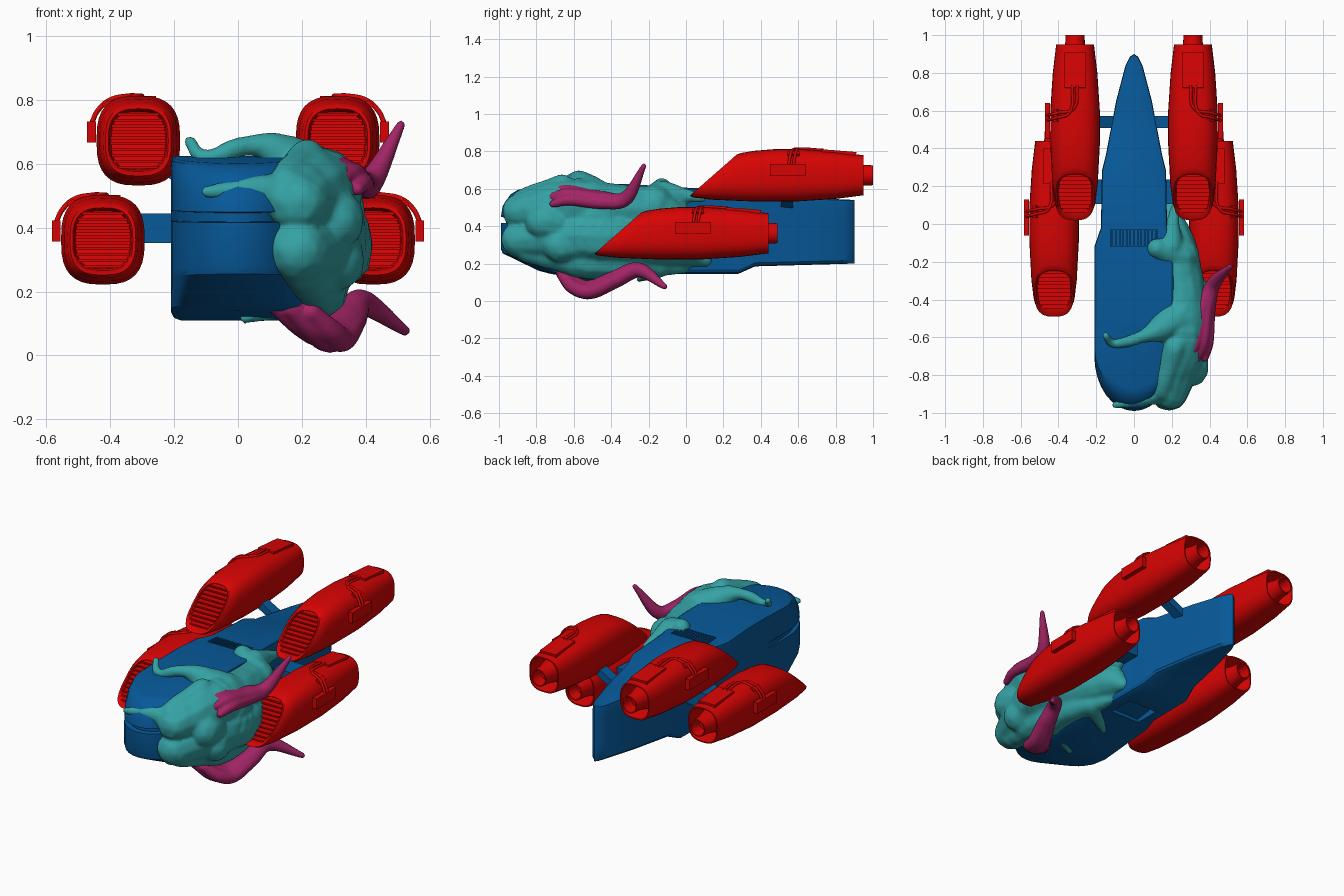
import bpy, bmesh, math, random
from mathutils import Vector, Matrix

if "Cube" in bpy.data.objects:
    bpy.data.objects.remove(bpy.data.objects["Cube"])

random.seed(3)


def material(name, rgb):
    m = bpy.data.materials.new(name)
    m.diffuse_color = (*rgb, 1)
    m.use_nodes = True
    m.node_tree.nodes["Principled BSDF"].inputs["Base Color"].default_value = m.diffuse_color
    return m


BLUE = material("hull_blue", (0.002, 0.1, 0.32))
RED = material("engine_red", (0.68, 0.001, 0.001))
TEAL = material("growth_teal", (0.035, 0.36, 0.37))
PINK = material("tendril_pink", (0.36, 0.018, 0.13))


def finish(name, bm, mat, angle=None):
    bmesh.ops.recalc_face_normals(bm, faces=bm.faces)
    me = bpy.data.meshes.new(name)
    bm.to_mesh(me)
    bm.free()
    me.materials.append(mat)
    ob = bpy.data.objects.new(name, me)
    bpy.context.collection.objects.link(ob)
    if angle:
        smooth(ob, angle)
    return ob


def smooth(ob, angle):
    bpy.ops.object.select_all(action='DESELECT')
    ob.select_set(True)
    bpy.context.view_layer.objects.active = ob
    bpy.ops.object.shade_smooth_by_angle(angle=math.radians(angle))


def loft(name, rings, mat, angle=35):
    """Skin rings whose points i and n-i mirror each other; strip-fill both ends."""
    bm = bmesh.new()
    vs = [[bm.verts.new(p) for p in r] for r in rings]
    n = len(rings[0])
    for a, b in zip(vs, vs[1:]):
        for i in range(n):
            j = (i + 1) % n
            bm.faces.new((a[i], a[j], b[j], b[i]))
    for r in (vs[0], vs[-1]):
        for i in range(n // 2):
            q = [r[i], r[i + 1], r[n - i - 1], r[(n - i) % n]]
            bm.faces.new(list(dict.fromkeys(q)))
    return finish(name, bm, mat, angle)


def box(name, c, size, mat, rx=0, ry=0):
    bm = bmesh.new()
    m = (Matrix.Translation(c) @ Matrix.Rotation(ry, 4, 'Y') @ Matrix.Rotation(rx, 4, 'X')
         @ Matrix.Diagonal((*size, 1)))
    bmesh.ops.create_cube(bm, size=1, matrix=m)
    return finish(name, bm, mat)


def lerp_table(tab, y):
    for (a, va), (b, vb) in zip(tab, tab[1:]):
        if y <= b:
            return va + (vb - va) * max(0, (y - a) / (b - a))
    return tab[-1][1]


# Hull: elliptical nose plus plan outline, stacked in layers with chin, mouth notch and hood
nose = [(.21 * math.sin(i * math.pi / 16), -.7 - .29 * math.cos(i * math.pi / 16)) for i in range(9)]
plan = nose + [(.21, -.5), (.21, -.3), (.21, -.12), (.175, -.02), (.17, .28), (.148, .37), (.095, .65),
               (.045, .84), (.022, .885), (0, .9)]
top = [(-1, .6), (-.6, .625), (-.3, .625), (0, .605), (.28, .595), (.37, .565), (.9, .54)]
bottom = [(-1, .14), (-.5, .11), (-.12, .145), (.28, .145), (.37, .185), (.9, .2)]
layers = [(0, .30, .03, 0), (.015, .26, .01, 0), (.05, .2, 0, 0), (.25, .01, 0, 0), (.3, 0, 0, 0), (.6, 0, 0, 0),
          (.605, .03, 0, .16), (.665, .03, 0, .16), (.67, 0, 0, 0), (.8, .01, 0, 0),
          (.93, .05, 0, 0), (.985, .09, .003, 0), (1, .12, .014, 0)]
rings = []
for t, shift, inset, notch in layers:
    half = []
    for x, y in plan:
        w = min(1, max(0, (-.5 - y) / .48))
        zb, zt = lerp_table(bottom, y), lerp_table(top, y)
        half.append((max(0, x - min(inset, x * .4)) * (1 - notch * w), y + shift * w, zb + (zt - zb) * t))
    rings.append(half + [(-x, y, z) for x, y, z in half[-2:0:-1]])
hull = loft("hull", rings, BLUE, 30)

# Recessed vents on the deck and the belly
for nm, c, size, rx in (("deck", (0, -.075, .62), (.25, .09, .06), 0),
                        ("belly", (0, .0, .135), (.2, .16, .09), .15)):
    cut = box(nm + "_vent_cutter", c, size, BLUE, rx)
    cut.hide_render = True
    mod = hull.modifiers.new(nm, 'BOOLEAN')
    mod.operation, mod.object, mod.solver = 'DIFFERENCE', cut, 'EXACT'
    bpy.context.view_layer.objects.active = hull
    bpy.ops.object.modifier_apply(modifier=mod.name)
    bpy.data.objects.remove(cut)
for i in range(13):
    box("deck_vent_slat", (-.114 + i * .019, -.075, .598), (.008, .09, .03), BLUE, -.1)


# Engine pods
def section(cx, cz, y, hw, hh, shear, n=32, p=2.8):
    out = []
    for i in range(n):
        a = 2 * math.pi * i / n
        s, c = math.sin(a), math.cos(a)
        dz = math.copysign(abs(c) ** (2 / p), c) * hh
        out.append((cx + math.copysign(abs(s) ** (2 / p), s) * hw if i % (n // 2) else cx, y + shear * dz, cz + dz))
    return out


def tube(name, pts, r, mat):
    cu = bpy.data.curves.new(name, 'CURVE')
    cu.dimensions, cu.bevel_depth, cu.bevel_resolution, cu.resolution_u = '3D', r, 2, 6
    cu.use_fill_caps = True
    sp = cu.splines.new('BEZIER')
    sp.bezier_points.add(len(pts) - 1)
    for b, p in zip(sp.bezier_points, pts):
        b.co = p
        b.handle_left_type = b.handle_right_type = 'AUTO'
    cu.materials.append(mat)
    bpy.context.collection.objects.link(bpy.data.objects.new(name, cu))


def engine(name, s, dx, dy, dz):
    cx, cz = .312 + dx, .672 + dz

    def P(x, y, z):
        return (s * (x + dx), y + dy, z + dz)
    body = [(.215, .085, 1.14), (.165, .089, 1.14), (.148, .094, 1.14), (.145, .103, 1.14), (.165, .111, 1.08),
            (.25, .122, .85), (.42, .131, .4), (.6, .131, .1), (.8, .118, 0), (.95, .1, 0), (.95, .093, 0),
            (.85, .073, 0)]
    loft(name + "_pod", [section(s * cx, cz, y + dy, w, w * 1.07, k) for y, w, k in body], RED)
    noz = [(.84, .074), (.94, .053), (1, .05), (1, .043), (.93, .036)]
    loft(name + "_nozzle", [section(s * cx, cz, y + dy, w, w * 1.06, 0, 24, 2) for y, w in noz], RED)
    for i in range(10):
        z = -.083 + i * .0184
        w = .087 * (1 - abs(z / .102) ** 2.8) ** (1 / 2.8)
        box(name + "_intake_slat", (s * cx, .172 + dy + 1.14 * z, cz + z), (2 * w, .035, .009), RED)
    box(name + "_side_box", P(.458, .545, .70), (.028, .19, .066), RED)
    box(name + "_top_plate", P(.312, .815, .789), (.11, .19, .03), RED, -.08)
    for o in (0, .025):
        tube(name + "_cable", [P(.457, .55 + o, .73), P(.44, .555 + o, .765), P(.4, .565 + o, .8),
                               P(.345 - o, .585 + o, .812), P(.325 - o, .735, .806)], .008, RED)
    box(name + "_cable_clamp", P(.41, .575, .785), (.025, .065, .02), RED, 0, s * .7)


for s, side in ((-1, "left"), (1, "right")):
    engine("upper_engine_" + side, s, 0, 0, 0)
    engine("lower_engine_" + side, s, .111, -.51, -.31)
    box("upper_pylon_" + side, (s * .17, .54, .555), (.25, .065, .045), BLUE, 0, -s * .5)
    box("lower_pylon_" + side, (s * .26, .17, .398), (.3, .13, .092), BLUE)


# Organic growth: chains of spheres fused by remeshing
def chain(bm, pts):
    v = [Vector(p) for p in pts]
    v = [2 * v[0] - v[1]] + v + [2 * v[-1] - v[-2]]
    for a, b, c, d in zip(v, v[1:], v[2:], v[3:]):
        steps = max(3, int((c - b).length / (.3 * min(b[3], c[3]))))
        for i in range(steps + 1):
            t = i / steps
            q = .5 * (2 * b + (c - a) * t + (2 * a - 5 * b + 4 * c - d) * t * t + (3 * b - a - 3 * c + d) * t ** 3)
            bmesh.ops.create_icosphere(bm, subdivisions=2, radius=max(.012, q[3]), matrix=Matrix.Translation(q.xyz))


def organic(name, chains, mat, voxel, its, rough=0):
    bm = bmesh.new()
    for c in chains:
        chain(bm, c)
    ob = finish(name, bm, mat)
    r = ob.modifiers.new("fuse", 'REMESH')
    r.mode, r.voxel_size, r.use_smooth_shade = 'VOXEL', voxel, True
    if rough:
        d = ob.modifiers.new("lumps", 'DISPLACE')
        d.texture = bpy.data.textures.new("lumps", 'CLOUDS')
        d.texture.noise_scale, d.strength = .2, rough
    m = ob.modifiers.new("soften", 'SMOOTH')
    m.factor, m.iterations = .5, its


# Main mass along the flank (x, y, z, radius), belly fringe, then the gripping arms
mass = [
    [(.19, -.89, .48, .1), (.25, -.62, .52, .14), (.25, -.4, .5, .13), (.22, -.15, .48, .12), (.19, .08, .37, .04)],
    [(.19, -.89, .33, .1), (.26, -.55, .35, .155), (.255, -.35, .33, .155), (.18, -.02, .28, .1), (.17, .1, .22, .04)],
    [(.15, -.88, .54, .06), (.22, -.66, .62, .06)],
    [(.2, -.84, .27, .07), (.25, -.55, .215, .095), (.24, -.3, .2, .085), (.15, 0, .18, .03)]]
arms = [
    [(-.15, -.59, .67, .023), (-.1, -.635, .62, .031), (.07, -.585, .658, .044), (.25, -.5, .54, .12)],
    [(-.1, -.96, .512, .02), (.06, -.92, .52, .05), (.15, -.87, .49, .085)],
    [(.12, -.13, .605, .05), (.25, -.17, .52, .1)],
    [(.2, -.12, .58, .06), (.215, .09, .55, .025)]]
arms += [[(.02, y, .117, .02), (.2, y + .1, .18, .06)] for y in (-.56, -.25)]
lumps = [[(.3, y, z, .1), (.3, y + .06, z + random.uniform(-.03, .03), .09)]
         for y, z in ((-.76, .43), (-.67, .3), (-.5, .45))]
organic("growth", mass + arms + lumps, TEAL, .011, 7, .025)

# Pink tendrils: three strands merging toward a curled tip
upper = [(.33, -.71, .555, .028), (.36, -.62, .565, .042), (.38, -.45, .54, .046), (.42, -.32, .55, .042),
         (.51, -.225, .722, .015)]
lower = [(.17, -.66, .15, .04), (.245, -.6, .085, .053), (.295, -.51, .06, .055), (.345, -.38, .115, .052),
         (.39, -.25, .165, .044), (.523, -.115, .077, .018)]


def strands(path, spread):
    out = []
    for k in (-1, 0, 1):
        out.append([(x + k * spread[0] * f, y, z + k * spread[1] * f, r * (.75 if k else .95)) for i, (x, y, z, r)
                    in enumerate(path) for f in [max(0, 1 - i / (len(path) - 1.5))]])
    return out


organic("upper_tendril", strands(upper, (-.045, .035)), PINK, .007, 3)
organic("lower_tendril", strands(lower, (.06, -.015)), PINK, .008, 3)
